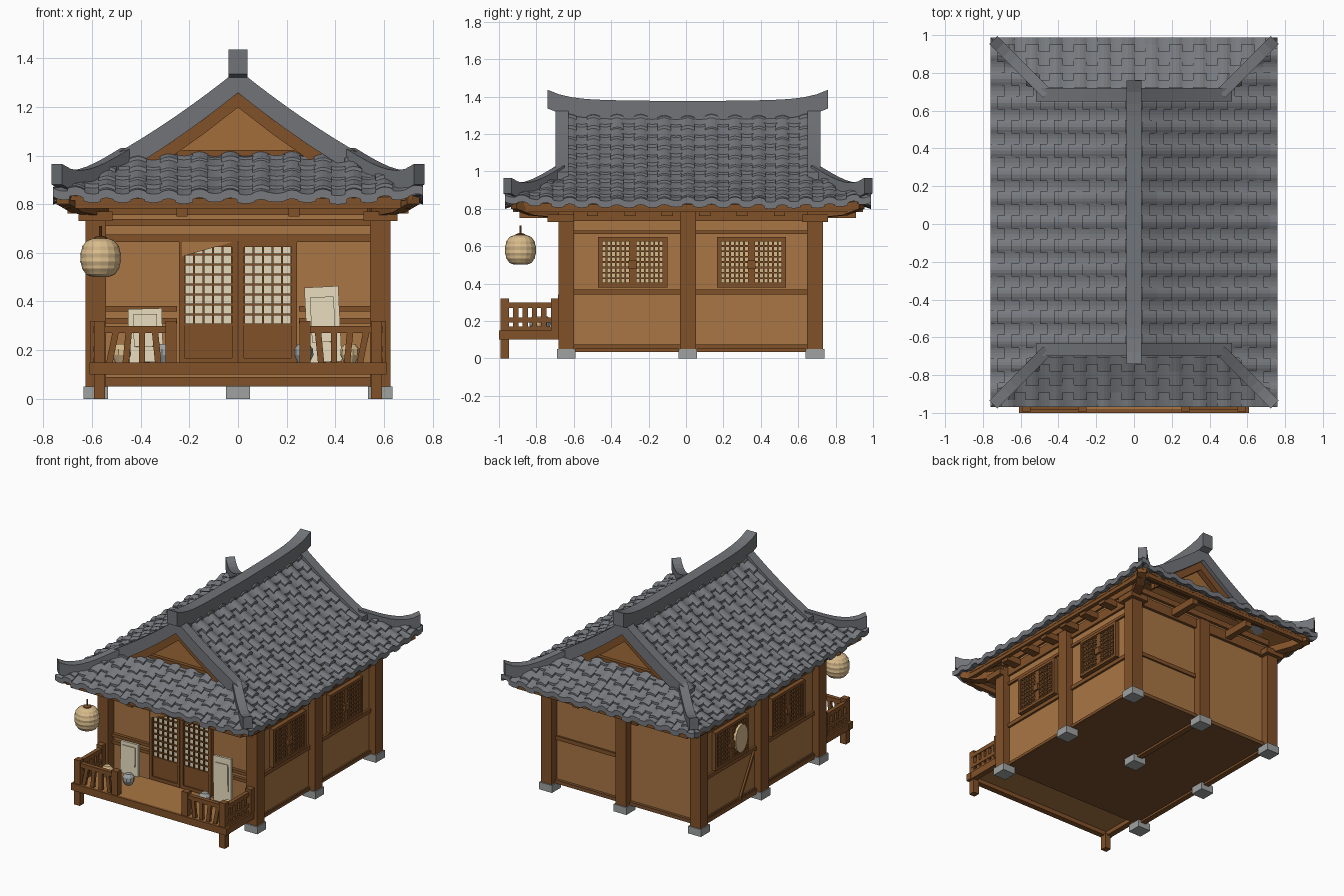
import bpy, bmesh, math, random
from mathutils import Matrix, Vector

random.seed(4)
if "Cube" in bpy.data.objects:
    bpy.data.objects.remove(bpy.data.objects["Cube"])


def material(name, *rgb):
    m = bpy.data.materials.new(name)
    m.use_nodes = True
    m.diffuse_color = (*rgb, 1)
    m.node_tree.nodes["Principled BSDF"].inputs["Base Color"].default_value = (*rgb, 1)
    return m


TILE = material("tile grey", .185, .195, .212)
RIDGE = material("ridge grey", .165, .174, .19)
WOOD = material("timber brown", .22, .083, .022)
WALL = material("wall board", .395, .182, .056)
DARK = material("dark underfloor", .19, .08, .026)
STONE = material("footing stone", .35, .36, .36)
PAPER = material("cream paper", .77, .69, .49)
STRAW = material("lantern straw", .69, .5, .26)
GABLE = material("amber gable", .37, .155, .044)


def finish(bm, name, mat, y=0):
    bmesh.ops.recalc_face_normals(bm, faces=bm.faces)
    me = bpy.data.meshes.new(name)
    bm.to_mesh(me)
    bm.free()
    me.materials.append(mat)
    ob = bpy.data.objects.new(name, me)
    bpy.context.collection.objects.link(ob)
    ob.location.y = y


def box(bm, c, s, M=Matrix()):
    bmesh.ops.create_cube(bm, size=1, matrix=M @ Matrix.Translation(c) @ Matrix.Diagonal((*s, 1)))


def loft(bm, rings):
    vs = [[bm.verts.new(p) for p in r] for r in rings]
    n = len(vs[0])
    for a, b in zip(vs, vs[1:]):
        for i in range(n):
            bm.faces.new((a[i], a[(i + 1) % n], b[(i + 1) % n], b[i]))
    bm.faces.new(vs[0][::-1])
    bm.faces.new(vs[-1])


def sweep(bm, pts, w, h):
    pts = [Vector(p) for p in pts]
    t = pts[-1] - pts[0]
    side = Vector((-t.y, t.x, 0)).normalized() * w / 2
    up = Vector((0, 0, h / 2))
    loft(bm, [[p - side - up, p + side - up, p + side + up, p - side + up] for p in pts])


# Roof shape: distance d in from the eave, s along the eave
EX, EY, GY, RY = .76, .978, .7, .01


def rise(d):
    return .825 + .45 * d + .235 * d * d


def slope_point(front, sign, d, s, dz=0):
    L = EX if front else EY
    lim = EX - d if front else max(EY - d, GY)
    s = max(-lim, min(lim, s))
    z = rise(d) + dz + .025 * abs(s / L) ** 6 * max(0, 1 - 2 * d)
    return (s, sign * (EY - d), z) if front else (sign * (EX - d), s, z)


def slope(tiles, soffit, front, sign):
    L, top = (EX, .33) if front else (EY, EX)
    # boards under the tiles, set back from the eave
    us = [L * (i / 10 - 1) for i in range(21)]
    loft(soffit, [[slope_point(front, sign, d, u, -.02) for u in us]
                  + [slope_point(front, sign, d, u, -.04) for u in us[::-1]]
                  for d in [.04 + (top - .04) * k / 8 for k in range(9)]])
    # overlapping pan and cover tiles in staggered courses
    n = round(2 * L / .064)
    pitch, course = 2 * L / n, .075
    for k in range(n):
        cover = k % 2
        arc, base = (.011, .008) if cover else (-.006, .004)
        d = -course / 2 * cover
        while d < top - .01:
            d0, d1 = max(0, d), min(top, d + course * 1.15)
            lim = EX - d0 if front else max(EY - d0, GY)
            s0 = -L + k * pitch - .004
            jit, thick = random.uniform(-.005, .005), .026 if d > 0 else .036
            if s0 + pitch > -lim and s0 < lim:
                rings = []
                for dd, lift in ((d0, .016 + jit), (d1, .001)):
                    us = [s0 + (pitch + .008) * j / 4 for j in range(5)]
                    hs = [base + lift + arc * math.sin(math.pi * j / 4) for j in range(5)]
                    rings.append([slope_point(front, sign, dd, u, h) for u, h in zip(us, hs)]
                                 + [slope_point(front, sign, dd, u, h - thick)
                                    for u, h in zip(us[::-1], hs[::-1])])
                loft(tiles, rings)
            d += course


tiles, soffit = bmesh.new(), bmesh.new()
for front in (False, True):
    for sign in (-1, 1):
        slope(tiles, soffit, front, sign)
finish(tiles, "roof_tiles", TILE, RY)
finish(soffit, "roof_soffit", WOOD, RY)

# Ridges: main, gable edges and upturned hips
bm = bmesh.new()
ys = [.75 * i / 12 for i in range(-12, 13)]
sweep(bm, [(0, y, 1.325 + .012 * abs(y) + .052 * abs(y / .75) ** 7) for y in ys], .08, .1)
for sx in (-1, 1):
    for sy in (-1, 1):
        ds = [.24 + .52 * i / 8 for i in range(9)]
        sweep(bm, [(sx * (EX - d), sy * .674, rise(d) + .003) for d in ds], .07, .095)
        sweep(bm, [(sx * (.46 + .285 * t), sy * (.68 + .285 * t),
                    rise(.3 - .3 * t) + .008 + .09 * t ** 4) for t in [i / 8 for i in range(9)]], .06, .085)
finish(bm, "roof_ridges", RIDGE, RY)

# Gable walls with timber frames
wall, frame = bmesh.new(), bmesh.new()
for sy in (-1, 1):
    loft(wall, [[(-.46, y, .97), (.46, y, .97), (0, y, 1.26)] for y in (sy * .61, sy * .63)])
    box(frame, (0, sy * .64, 1.005), (.76, .03, .035))
    for sx in (-1, 1):
        sweep(frame, [(sx * x, sy * .66, rise(EX - x) - .075) for x in (0, .14, .28, .4)], .04, .06)
finish(wall, "gable_walls", GABLE, RY)
finish(frame, "gable_frames", WOOD, RY)

# House body and underfloor
CX, CY = .585, (-.64, .01, .69)
bm = bmesh.new()
box(bm, (0, .03, .465), (1.15, 1.29, .79))
finish(bm, "wall_panels", WALL)
bm = bmesh.new()
box(bm, (0, .025, .062), (1.17, 1.34, .025))
finish(bm, "underfloor", DARK)

# Columns, footings and horizontal rails
cols, stones, rails = bmesh.new(), bmesh.new(), bmesh.new()
spots = [(sx * CX, y) for sx in (-1, 1) for y in CY] + [(0, CY[2]), (0, CY[1])]
for x, y in spots:
    if (x, y) != (0, CY[1]):
        box(cols, (x, y, .42), (.085, .085, .75))
    box(stones, (x, y, .025), (.1, .1, .052))
for sx in (-1, 1):
    for z, h in ((.06, .02), (.355, .028), (.675, .02), (.77, .07), (.85, .04)):
        box(rails, (sx * .575, .025, z), (.03, 1.33, h))
for z, h in ((.06, .02), (.77, .07), (.85, .04)):
    box(rails, (0, .68, z), (1.17, .03, h))
box(rails, (.29, .675, .37), (.56, .025, .028))
for z, h in ((.075, .03), (.66, .03), (.725, .03), (.78, .05), (.85, .04)):
    box(rails, (0, -.63, z), (1.2, .04, h))
for sx in (-1, 1):
    for z in (.32, .37):
        box(rails, (sx * .4, -.625, z), (.3, .025, .022))
box(rails, (0, .35, .05), (.04, .66, .03))
box(rails, (-.575, .025, .05), (.04, 1.3, .03))
finish(cols, "columns", WOOD)
finish(stones, "footing_stones", STONE)
finish(rails, "wall_rails", WOOD)

# Eave timbers: fascia, brackets and corner beams
bm = bmesh.new()
for s in (-1, 1):
    box(bm, (s * .7, RY, .8), (.03, 1.78, .035))
    box(bm, (0, s * .92 + RY, .8), (1.34, .03, .035))
    for i in range(6):
        box(bm, (s * .64, -.5 + .2 * i, .785), (.12, .06, .045))
    for i in (-1, 1):
        box(bm, (i * .23, s * .77 + RY, .775), (.045, .26, .05))
    for t in (-1, 1):
        sweep(bm, [(s * .55, t * .63 + RY, .77), (s * .66, t * .84 + RY, .79),
                   (s * .72, t * .93 + RY, .825)], .06, .05)
        box(bm, (s * CX, t * .68 + RY, .75), (.14, .14, .04))
finish(bm, "eave_timbers", WOOD)

# Lattice windows and doors
frames, paper, gold, bars = bmesh.new(), bmesh.new(), bmesh.new(), bmesh.new()


def lattice(sheet, M, w, h, nx, nz, t):
    box(sheet, (0, -.012, 0), (w, .008, h), M)
    for i in range(nx + 1):
        box(bars, (w * (i / nx - .5), -.02, 0), (t, .012, h), M)
    for i in range(nz + 1):
        box(bars, (0, -.021, h * (i / nz - .5)), (w, .012, t), M)


def border(M, w, h, t):
    for s in (-1, 1):
        box(frames, (s * (w - t) / 2, -.018, 0), (t, .03, h), M)
        box(frames, (0, -.018, s * (h - t) / 2), (w, .03, t), M)


for side in (-1, 1):
    for y in (-.285, .35):
        M = Matrix.Translation((side * .575, y, .515)) @ Matrix.Rotation(side * math.pi / 2, 4, "Z")
        border(M, .37, .27, .02)
        box(frames, (0, -.014, 0), (.035, .026, .25), M)
        box(frames, (0, -.03, -.015), (.045, .02, .045), M)
        for s in (-1, 1):
            lattice(gold, M @ Matrix.Translation((s * .09, 0, 0)), .15, .23, 6, 8, .009)
for s in (-1, 1):
    M = Matrix.Translation((s * .122, -.618, .395))
    border(M, .24, .5, .022)
    box(frames, (0, -.012, -.17), (.22, .02, .16), M)
    lattice(paper, M @ Matrix.Translation((0, 0, .075)), .195, .33, 5, 8, .008)
finish(frames, "window_and_door_frames", WOOD)
finish(paper, "door_paper", PAPER)
finish(gold, "window_paper", STRAW)
finish(bars, "lattice_bars", WOOD)
bm = bmesh.new()
loft(bm, [[(-.23, y, .585), (-.02, y, .645), (-.23, y, .645)] for y in (-.65, -.655)])
finish(bm, "slanted_door_board", WALL)

# Porch deck, legs and railings
bm = bmesh.new()
box(bm, (0, -.82, .14), (1.18, .32, .02))
finish(bm, "porch_deck", WALL)
bm = bmesh.new()
box(bm, (0, -.98, .125), (1.22, .04, .05))
for s in (-1, 1):
    box(bm, (s * .585, -.82, .125), (.04, .32, .05))
    box(bm, (s * .57, -.97, .055), (.045, .045, .11))
    for x, y in ((.57, -.97), (.275, -.97), (.585, -.7)):
        box(bm, (s * x, y, .235), (.045, .045, .17))
    box(bm, (s * .42, -.97, .285), (.3, .03, .03))
    for z, h in ((.285, .03), (.205, .025), (.16, .02)):
        box(bm, (s * .58, -.835, z), (.028, .27, h))
    for i in range(4):
        M = Matrix.Translation((s * (.335 + .06 * i), -.97, .215)) @ Matrix.Rotation(.1 * (i - 1), 4, "Y")
        box(bm, (0, 0, 0), (.026, .02, .14), M)
        box(bm, (s * .58, -.91 + .05 * i, .22), (.02, .028, .12))
finish(bm, "porch_frame", WOOD)

# Boards and jars resting on the porch
bm = bmesh.new()
for x, z, w, h, lean in ((.35, .305, .14, .31, -.05), (-.38, .26, .14, .22, -.03)):
    M = Matrix.Translation((x, -.668, z)) @ Matrix.Rotation(lean, 4, "Y") @ Matrix.Rotation(-.06, 4, "X")
    box(bm, (0, 0, 0), (w, .02, h), M)
    box(bm, (0, -.012, .02), (w * .7, .01, h * .6), M)
finish(bm, "leaning_boards", PAPER)


def turned(name, mat, c, profile, n=16):
    bm = bmesh.new()
    loft(bm, [[(c[0] + r * math.cos(a), c[1] + r * math.sin(a), c[2] + z)
               for a in [math.tau * i / n for i in range(n)]] for r, z in profile])
    finish(bm, name, mat)


jar = [(.025, 0), (.04, .03), (.038, .055), (.022, .075)]
for x, y, mat in ((-.3, -.8, STONE), (-.48, -.78, STRAW), (.27, -.76, STONE), (.46, -.78, STRAW)):
    turned("porch_jar", mat, (x, y, .15), jar, 10)

# Ribbed straw lantern on its hook
ribs = [(.085 * math.cos(t) ** .55 * (1 - .04 * (i % 2)), .08 * math.sin(t))
        for i, t in enumerate([-1.4 + .2 * k for k in range(15)])]
turned("lantern", STRAW, (-.565, -.885, .58), ribs)
turned("lantern_hook", WOOD, (-.565, -.885, .65), [(.03, 0), (.025, .015), (.006, .02), (.006, .06)], 8)

# Straw fan and leaning pole on the right wall
bm = bmesh.new()
loft(bm, [[(x, .255 + .07 * math.cos(a), .51 + .1 * math.sin(a))
           for a in [math.tau * i / 14 for i in range(14)]] for x in (-.618, -.6)])
finish(bm, "straw_fan", STRAW)
bm = bmesh.new()
sweep(bm, [(-.6, .25, .08), (-.595, .09, .34)], .015, .03)
finish(bm, "leaning_pole", WOOD)
